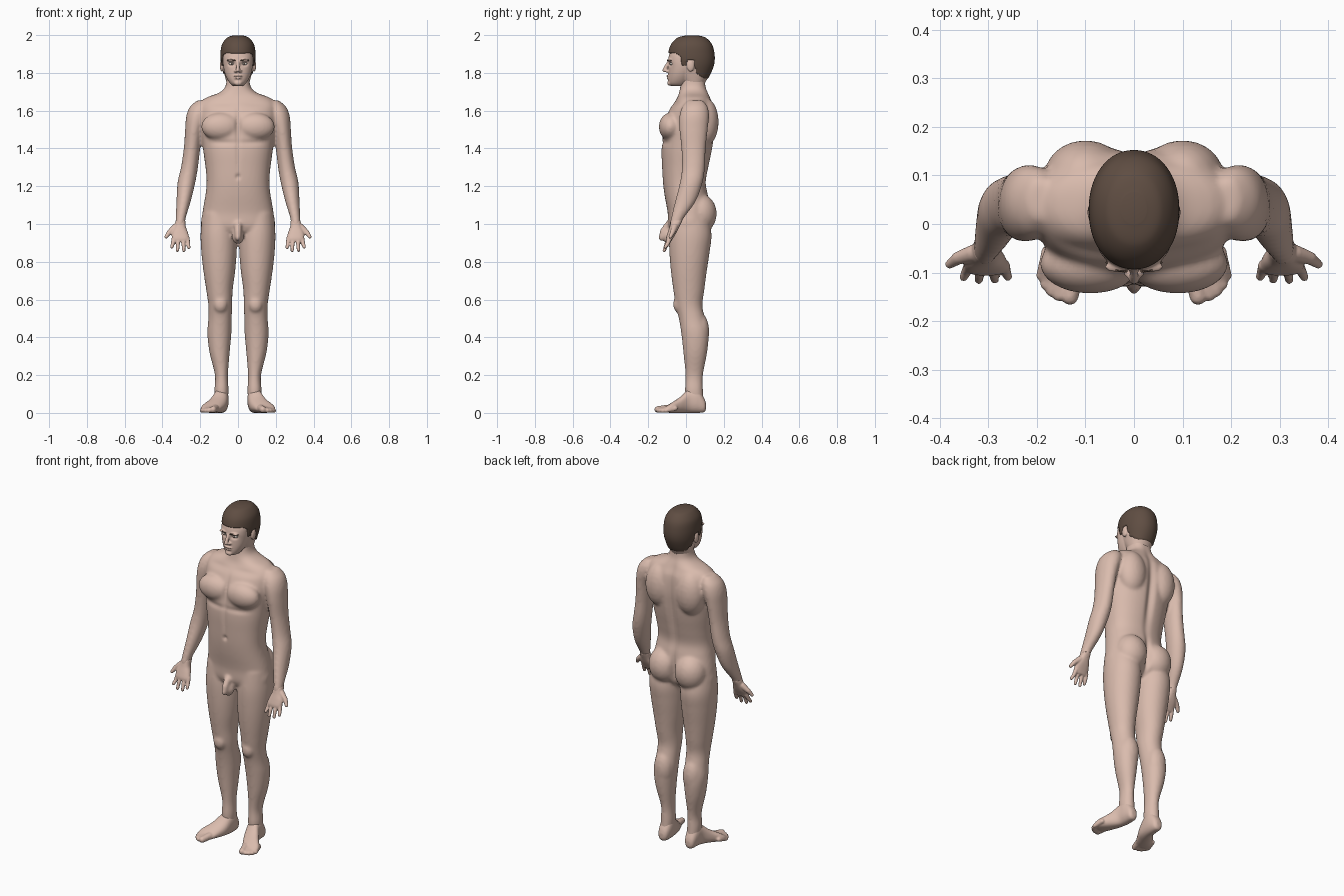
import bpy, bmesh, math
from mathutils import Vector, Matrix


def material(name, rgb):
    m = bpy.data.materials.new(name)
    m.diffuse_color = (*rgb, 1)
    return m


SKIN = material("skin", (0.70, 0.50, 0.42))
HAIR = material("hair", (0.115, 0.075, 0.055))
WHITE = material("eye_white", (0.75, 0.68, 0.62))


def catmull(a, b, c, d, t):
    return [0.5 * (2 * q + (r - p) * t + (2 * p - 5 * q + 4 * r - s) * t * t
                   + (3 * q - p - 3 * r + s) * t ** 3) for p, q, r, s in zip(a, b, c, d)]


def loft(bm, rings, axis="z", power=2.2, n=40, steps=5):
    """Rings are (station, x0, x1, lo, hi): bounds of each cross-section."""
    k, smooth = len(rings), []
    for i in range(k - 1):
        for j in range(steps):
            smooth.append(catmull(rings[max(i - 1, 0)], rings[i], rings[i + 1],
                                  rings[min(i + 2, k - 1)], j / steps))
    smooth.append(rings[-1])
    loops = []
    for s, x0, x1, lo, hi in smooth:
        loop = []
        for j in range(n):
            c, d = math.cos(math.tau * j / n), math.sin(math.tau * j / n)
            u = (x0 + x1) / 2 + (x1 - x0) / 2 * math.copysign(abs(c) ** (2 / power), c)
            v = (lo + hi) / 2 + (hi - lo) / 2 * math.copysign(abs(d) ** (2 / power), d)
            loop.append(bm.verts.new((u, v, s) if axis == "z" else (u, s, v)))
        loops.append(loop)
    for a, b in zip(loops, loops[1:]):
        for j in range(n):
            bm.faces.new((a[j], a[(j + 1) % n], b[(j + 1) % n], b[j]))
    bm.faces.new(loops[0])
    bm.faces.new(loops[-1])


def blob(bm, centre, radii):
    m = Matrix.Translation(centre) @ Matrix.Diagonal((*radii, 1))
    bmesh.ops.create_icosphere(bm, subdivisions=3, radius=1, matrix=m)


def chain(bm, points, r0, r1):
    """Rounded finger-like tube through the points, tapering from r0 to r1."""
    total = (len(points) - 1) * 6
    for i in range(total + 1):
        k = min(i // 6, len(points) - 2)
        p = Vector(points[k]).lerp(Vector(points[k + 1]), (i - 6 * k) / 6)
        r = r0 + (r1 - r0) * i / total
        blob(bm, p, (r, r, r))


def mirror(bm):
    new = bmesh.ops.duplicate(bm, geom=bm.verts[:] + bm.edges[:] + bm.faces[:])["geom"]
    for v in new:
        if isinstance(v, bmesh.types.BMVert):
            v.co.x *= -1


def finish(name, bm, mat, voxel=0, smooth=0, dents=()):
    bmesh.ops.recalc_face_normals(bm, faces=bm.faces[:])
    mesh = bpy.data.meshes.new(name)
    bm.to_mesh(mesh)
    bm.free()
    ob = bpy.data.objects.new(name, mesh)
    bpy.context.collection.objects.link(ob)
    bpy.ops.object.select_all(action="DESELECT")
    bpy.context.view_layer.objects.active = ob
    ob.select_set(True)
    if voxel:
        r = ob.modifiers.new("fuse", "REMESH")
        r.mode, r.voxel_size = "VOXEL", voxel
        s = ob.modifiers.new("soften", "SMOOTH")
        s.factor, s.iterations = 0.5, smooth
        for m in ("fuse", "soften"):
            bpy.ops.object.modifier_apply(modifier=m)
    # soft hollows: centre, radii, push along y, mirrored in x
    for c, rad, push in dents:
        for v in ob.data.vertices:
            q = (abs(v.co.x) - c[0], v.co.y - c[1], v.co.z - c[2])
            d = sum((a / b) ** 2 for a, b in zip(q, rad))
            if d < 6:
                v.co.y += push * math.exp(-d)
    ob.data.materials.clear()
    ob.data.materials.append(mat)
    bpy.ops.object.shade_smooth()
    return ob


# Body: arms, legs and muscle masses on one side, then mirrored
bm = bmesh.new()
loft(bm, [(1.655, .17, .215, .01, .09), (1.62, .15, .255, -.02, .115), (1.57, .16, .274, -.035, .122),
          (1.5, .185, .28, -.035, .115), (1.4, .2, .287, -.025, .105), (1.3, .212, .302, -.022, .1),
          (1.22, .226, .32, -.032, .088), (1.12, .25, .326, -.058, .052),
          (1.03, .277, .33, -.08, -.012), (.985, .282, .332, -.088, -.03)], power=2)
loft(bm, [(1.06, .02, .188, -.08, .11), (.95, .007, .198, -.09, .135), (.85, .007, .194, -.088, .125),
          (.75, .015, .183, -.08, .11), (.65, .028, .168, -.067, .097), (.57, .031, .157, -.055, .087),
          (.5, .033, .157, -.038, .1), (.42, .035, .162, -.025, .12), (.32, .044, .151, -.014, .112),
          (.2, .053, .122, -.003, .09), (.12, .05, .125, -.006, .09), (.05, .055, .12, 0, .095)], power=2.05)
blob(bm, (.09, -.082, 1.515), (.105, .062, .075))    # chest
blob(bm, (.1, .1, 1.54), (.085, .073, .13))          # shoulder blade
blob(bm, (.085, .075, 1.055), (.092, .088, .105))    # buttock
blob(bm, (.093, -.042, .575), (.036, .026, .045))    # kneecap
blob(bm, (.095, .075, .43), (.055, .048, .1))        # calf
mirror(bm)
# Torso and neck, plus simple groin form
loft(bm, [(z, -w, w, a, b) for z, w, a, b in (
    (1.8, .06, -.02, .1), (1.73, .066, -.03, .105), (1.695, .1, -.037, .118), (1.665, .175, -.048, .13),
    (1.62, .205, -.08, .148), (1.53, .2, -.118, .155), (1.45, .191, -.126, .148), (1.38, .183, -.13, .137),
    (1.3, .172, -.127, .12), (1.22, .166, -.122, .106), (1.15, .173, -.113, .118),
    (1.06, .188, -.097, .13), (.98, .19, -.09, .11), (.925, .1, -.05, .05))], power=2.3)
blob(bm, (0, -.092, .935), (.034, .03, .042))
chain(bm, [(0, -.095, .995), (0, -.122, .96), (0, -.13, .925)], .02, .016)
finish("body", bm, SKIN, .008, 9, [
    ((0, -.13, 1.52), (.012, .06, .09), .012), ((0, .15, 1.42), (.022, .07, .24), -.018),
    ((0, .16, 1.04), (.014, .1, .09), -.03), ((0, -.12, 1.25), (.01, .03, .012), .012),
    ((0, -.13, 1.36), (.01, .04, .09), .005), ((.09, -.13, 1.43), (.09, .04, .014), .007),
    ((.1, -.08, 1.64), (.09, .05, .018), .008)])

# Feet
bm = bmesh.new()
loft(bm, [(.106, .075, .102, .02, .05), (.095, .06, .116, .003, .08), (.06, .05, .125, 0, .13),
          (.015, .052, .132, 0, .125), (-.03, .062, .16, 0, .085), (-.075, .084, .193, 0, .055),
          (-.105, .1, .196, .002, .036), (-.12, .108, .185, .006, .028)], "y", 2.3)
for x, y, r in ((.132, -.149, .018), (.155, -.147, .013), (.17, -.138, .0125), (.182, -.124, .012), (.19, -.106, .012)):
    chain(bm, [(x - .012, y + .05, .024), (x, y, r)], r * 1.1, r)
mirror(bm)
finish("feet", bm, SKIN, .005, 4)

# Hands, palms turned forward
bm = bmesh.new()
loft(bm, [(1.02, .279, .33, -.078, -.018), (.985, .276, .338, -.087, -.035), (.955, .265, .35, -.097, -.05),
          (.925, .259, .35, -.106, -.068), (.908, .264, .344, -.106, -.078)], power=2.4)
for a, b, z in ((.268, .26, .868), (.291, .287, .852), (.316, .32, .852), (.339, .351, .87)):
    y = -.118 + abs(a - .305) * .25
    chain(bm, [(a, -.085, .925), ((a + b) / 2, y + .012, .895), (b, y, z + .008)], .0125, .009)
chain(bm, [(.33, -.06, .985), (.362, -.07, .958), (.38, -.083, .932)], .018, .0095)
mirror(bm)
finish("hands", bm, SKIN, .004, 3)

# Head: skull, face, ears, nose, lips
skull = [(1.998, .026, .0, .065), (1.986, .058, -.045, .105), (1.95, .085, -.08, .138),
         (1.9, .093, -.094, .151), (1.85, .091, -.088, .15), (1.8, .08, -.06, .133), (1.75, .067, -.02, .106)]
bm = bmesh.new()
s = .008
loft(bm, [(z - s, -w + s, w - s, a + s, b - s) for z, w, a, b in skull], power=2.1)
loft(bm, [(z, -w, w, a, b) for z, w, a, b in (
    (1.95, .055, -.07, .04), (1.9, .076, -.088, .05), (1.865, .079, -.095, .05), (1.83, .077, -.093, .05),
    (1.795, .069, -.094, .04), (1.765, .056, -.094, .025), (1.742, .04, -.091, .01), (1.73, .024, -.078, 0))], power=2.1)
blob(bm, (0, -.086, 1.746), (.022, .014, .014))
chain(bm, [(0, -.091, 1.86), (0, -.106, 1.832), (0, -.113, 1.814)], .008, .0115)
blob(bm, (0, -.095, 1.783), (.024, .01, .005))
blob(bm, (0, -.093, 1.772), (.02, .01, .005))
for sx in (-1, 1):
    blob(bm, (sx * .012, -.1, 1.809), (.009, .011, .008))
    blob(bm, (sx * .035, -.088, 1.868), (.026, .012, .007))
    blob(bm, (sx * .086, .024, 1.838), (.01, .02, .032))
finish("head", bm, SKIN, .004, 4, [((.034, -.09, 1.848), (.017, .03, .011), .014),
                                   ((0, -.1, 1.7775), (.02, .02, .003), .004)])

# Hair: skull shell that tucks under the scalp below the hairline
bm = bmesh.new()
loft(bm, [(z, -w, w, a, b) for z, w, a, b in skull], power=2.1, n=96, steps=10)


def hairline(y):
    pts = [(-.2, 1.905), (-.07, 1.905), (-.035, 1.89), (-.025, 1.84), (.0, 1.835),
           (.008, 1.868), (.04, 1.865), (.055, 1.80), (.09, 1.772), (.3, 1.765)]
    for (a, za), (b, zb) in zip(pts, pts[1:]):
        if y <= b:
            return za + (zb - za) * (y - a) / (b - a)
    return pts[-1][1]


for v in bm.verts:
    if v.co.z < hairline(v.co.y):
        v.co.x *= .8
        v.co.y = .035 + (v.co.y - .035) * .8
finish("hair", bm, HAIR)

# Eyes, pupils and eyebrows
for name, mat, c, r in (("eyes", WHITE, (.034, -.073, 1.848), (.0155, .0125, .0075)),
                        ("pupils", HAIR, (.034, -.083, 1.848), (.005, .004, .005))):
    bm = bmesh.new()
    blob(bm, c, r)
    mirror(bm)
    finish(name, bm, mat)
bm = bmesh.new()
chain(bm, [(.017, -.0965, 1.866), (.036, -.095, 1.871), (.056, -.079, 1.866)], .0038, .0025)
mirror(bm)
finish("eyebrows", bm, HAIR)
